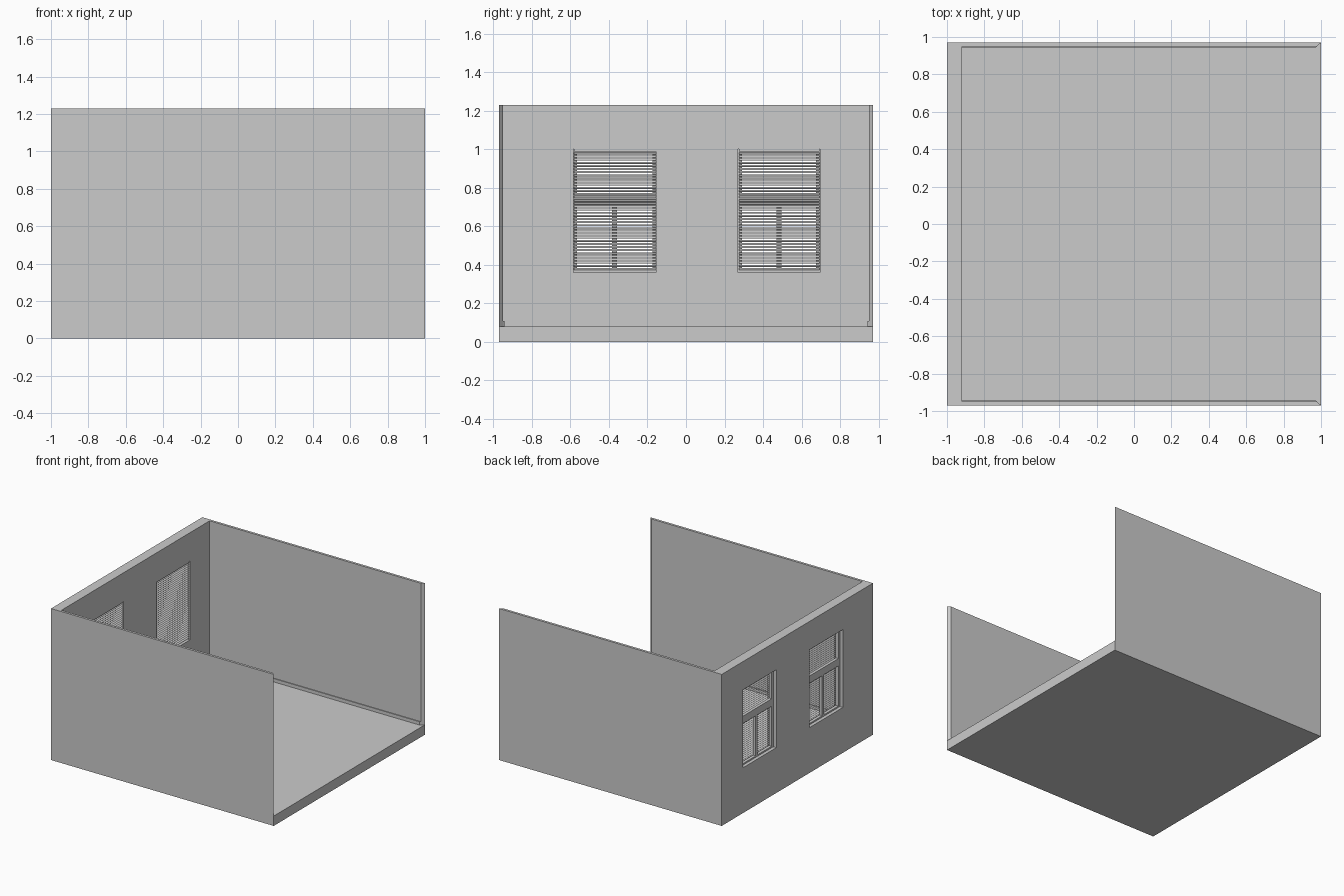
import bpy, bmesh
from math import radians
from mathutils import Matrix, Vector

if "Cube" in bpy.data.objects:
    bpy.data.objects.remove(bpy.data.objects["Cube"])

H, FLOOR, Y = 1.23, 0.08, 0.97          # room height, slab thickness, half depth
INNER_X, INNER_Y = -0.92, 0.95          # inside wall faces
Z0, Z1 = 0.36, 1.0                      # window opening heights
WINDOWS = [(-0.585, -0.155), (0.27, 0.695)]


def finish(name, bm):
    bmesh.ops.recalc_face_normals(bm, faces=bm.faces)
    me = bpy.data.meshes.new(name)
    bm.to_mesh(me)
    bm.free()
    ob = bpy.data.objects.new(name, me)
    bpy.context.collection.objects.link(ob)
    return ob


def add_box(bm, lo, hi, tilt=0.0):
    lo, hi = Vector(lo), Vector(hi)
    mat = (Matrix.Translation((lo + hi) / 2) @ Matrix.Rotation(radians(tilt), 4, 'Y')
           @ Matrix.Diagonal((*(hi - lo), 1)))
    bmesh.ops.create_cube(bm, size=1, matrix=mat)


def boxes(name, items):
    bm = bmesh.new()
    for lo, hi in items:
        add_box(bm, lo, hi)
    return finish(name, bm)


def prism(name, outline, z0, z1):
    bm = bmesh.new()
    face = bm.faces.new([bm.verts.new((x, y, z0)) for x, y in outline])
    top = bmesh.ops.extrude_face_region(bm, geom=[face])['geom']
    bmesh.ops.translate(bm, vec=(0, 0, z1 - z0),
                        verts=[v for v in top if isinstance(v, bmesh.types.BMVert)])
    return finish(name, bm)


# Floor slab
boxes("floor", [((-1, -Y, 0), (1, Y, FLOOR))])

# U-shaped walls with bevelled open ends
half = [(-1, Y), (1, Y), (0.977, INNER_Y), (INNER_X, INNER_Y)]
walls = prism("walls", half + [(x, -y) for x, y in reversed(half)], FLOOR, H)

# Window openings
for i, (a, b) in enumerate(WINDOWS):
    cutter = boxes(f"window_cutter_{i + 1}", [((-1.1, a, Z0), (-0.8, b, Z1))])
    cutter.hide_render = True
    cutter.hide_set(True)
    mod = walls.modifiers.new("opening", 'BOOLEAN')
    mod.operation, mod.solver, mod.object = 'DIFFERENCE', 'EXACT', cutter

# Skirting boards along the two side walls
for side, name in ((1, "back_skirting"), (-1, "front_skirting")):
    pts = [(INNER_X, INNER_Y), (0.977, INNER_Y), (0.97, 0.943), (INNER_X, 0.943)]
    prism(name, [(x, side * y) for x, y in pts], FLOOR, 0.107)

# Window frames and blinds
for i, (a, b) in enumerate(WINDOWS):
    mid, x0, x1, w = (a + b) / 2, -0.973, -0.948, 0.02
    boxes(f"window_frame_{i + 1}", [
        ((x0, a, Z0), (x1, a + w, Z1)),
        ((x0, b - w, Z0), (x1, b, Z1)),
        ((x0, a + w, Z0), (x1, b - w, Z0 + w)),
        ((x0, a + w, Z1 - w), (x1, b - w, Z1)),
        ((x0, a + w, 0.705), (x1, b - w, 0.765)),          # transom
        ((x0, mid - 0.013, Z0 + w), (x1, mid + 0.013, 0.705)),  # mullion
    ])
    # Window sill lip on the outside
    boxes(f"window_sill_{i + 1}", [((-1, a, Z0), (x0, b, Z0 + 0.008))])

    # Tilted slats with a head rail
    bm = bmesh.new()
    count = 38
    for k in range(count):
        z = Z0 + 0.018 + k * (Z1 - Z0 - 0.04) / (count - 1)
        add_box(bm, (-0.941, a + 0.004, z - 0.0007), (-0.925, b - 0.001, z + 0.0007), tilt=35)
    add_box(bm, (-0.942, a + 0.004, Z1 - 0.012), (-0.924, b - 0.001, Z1))
    finish(f"blind_{i + 1}", bm)
